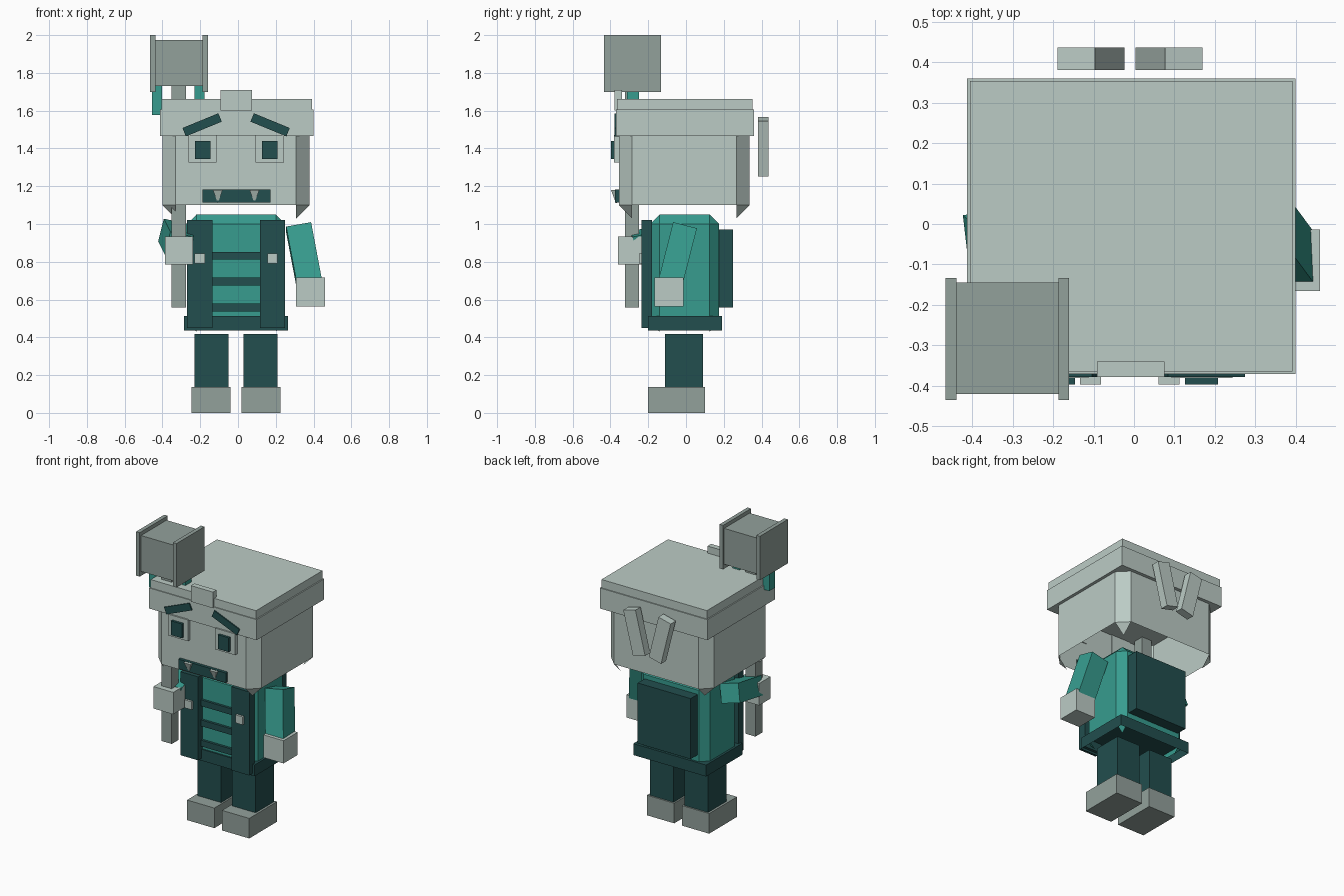
import bpy, bmesh, math
from mathutils import Vector, Matrix

cube = bpy.data.objects.get("Cube")
if cube:
    bpy.data.objects.remove(cube, do_unlink=True)


def material(name, rgb):
    m = bpy.data.materials.new(name)
    m.use_nodes = True
    m.diffuse_color = (*rgb, 1)
    m.node_tree.nodes["Principled BSDF"].inputs["Base Color"].default_value = (*rgb, 1)
    return m


PALE = material("pale_sage", (0.50, 0.60, 0.56))
GREY = material("stone_grey", (0.29, 0.355, 0.33))
TEAL = material("teal", (0.038, 0.335, 0.275))
DARK = material("dark_teal", (0.016, 0.077, 0.077))


def finish(name, bm, mat):
    bmesh.ops.recalc_face_normals(bm, faces=bm.faces)
    mesh = bpy.data.meshes.new(name)
    bm.to_mesh(mesh)
    bm.free()
    mesh.materials.append(mat)
    ob = bpy.data.objects.new(name, mesh)
    bpy.context.collection.objects.link(ob)
    return ob


def cube_mesh(x, y, z):
    """Box between (min, max) pairs on each axis."""
    bm = bmesh.new()
    bmesh.ops.create_cube(bm, size=1)
    for v in bm.verts:
        v.co = [(a + b) / 2 + c * (b - a) for c, (a, b) in zip(v.co, (x, y, z))]
    return bm


def box(name, mat, x, y, z):
    return finish(name, cube_mesh(x, y, z), mat)


def chamfered_shell(name, mat, x, y, z, size):
    """Chamfered box, open below, keeping the four corner tips."""
    bm = cube_mesh(x, y, z)
    bmesh.ops.bevel(bm, geom=bm.edges[:], offset=size, segments=1,
                    affect='EDGES', profile=0.5)
    low = [f for f in bm.faces if len(f.verts) == 4
           and f.calc_center_median().z < z[0] + size * 0.75]
    bmesh.ops.delete(bm, geom=low, context='FACES')
    return finish(name, bm, mat)


def limb(name, mat, start, end, width, depth, side=(1, 0, 0), roll=0):
    """Box running from start to end, its width along the side direction."""
    a, b = Vector(start), Vector(end)
    axis = (a - b).normalized()
    sx = Vector(side)
    sx = Matrix.Rotation(roll, 3, axis) @ (sx - axis * sx.dot(axis)).normalized()
    frame = Matrix((sx, axis.cross(sx), axis)).transposed()
    length = (a - b).length
    bm = cube_mesh((-width / 2, width / 2), (-depth / 2, depth / 2), (-length / 2, length / 2))
    for v in bm.verts:
        v.co = frame @ v.co + (a + b) / 2
    return finish(name, bm, mat)


def span(centre, half):
    return (centre - half, centre + half)


# Head and hat
chamfered_shell("head", PALE, (-0.40, 0.378), (-0.355, 0.337), (1.03, 1.63), 0.07)
box("hat_band", PALE, (-0.413, 0.399), (-0.37, 0.36), (1.465, 1.605))
box("hat_top", PALE, (-0.405, 0.391), (-0.364, 0.353), (1.605, 1.662))
box("hat_crest", PALE, (-0.092, 0.075), (-0.378, -0.34), (1.60, 1.71))

# Face
for tag, s in (("left", 1), ("right", -1)):
    mid = -0.01
    box(tag + "_eye_plate", PALE, span(mid + s * 0.178, 0.075), (-0.38, -0.35), (1.325, 1.47))
    box(tag + "_pupil", DARK, span(mid + s * 0.177, 0.041), (-0.397, -0.37), (1.343, 1.44))
    limb(tag + "_eyebrow", DARK, (mid + s * 0.085, -0.366, 1.564),
         (mid + s * 0.275, -0.366, 1.486), 0.048, 0.024, side=(0, 0, 1))
    # Tooth, a downward wedge
    tooth = cube_mesh(span(mid + s * 0.097, 0.026), (-0.397, -0.368), (1.11, 1.18))
    for v in tooth.verts:
        if v.co.z < 1.15:
            v.co.x = mid + s * 0.097
            v.co.y = -0.371 if v.co.y < -0.38 else -0.366
    bmesh.ops.remove_doubles(tooth, verts=tooth.verts[:], dist=0.0001)
    finish(tag + "_tooth", tooth, PALE)
    # Ribbon bars at the back of the head
    limb(tag + "_ribbon_tail", PALE, (mid + s * 0.133, 0.408, 1.556),
         (mid + s * 0.060, 0.408, 1.264), 0.095, 0.055)
box("mouth", DARK, (-0.187, 0.171), (-0.376, -0.35), (1.115, 1.182))

# Torso and clothing
chamfered_shell("torso", TEAL, (-0.27, 0.25), (-0.19, 0.175), (0.43, 1.05), 0.05)
belt = cube_mesh((-0.285, 0.265), (-0.20, 0.19), (0.435, 0.513))
belt_base = min(belt.faces, key=lambda f: f.calc_center_median().z)
bmesh.ops.delete(belt, geom=[belt_base], context='FACES')
finish("belt", belt, DARK)
for i, z in enumerate((0.557, 0.695, 0.832)):
    box("chest_band_%d" % (i + 1), DARK, (-0.15, 0.13), (-0.207, -0.18), span(z, 0.021))
box("back_pack", DARK, (-0.21, 0.19), (0.165, 0.25), (0.557, 0.97))

for tag, s in (("left", 1), ("right", -1)):
    mid = -0.01
    box(tag + "_strap", DARK, span(mid + s * 0.193, 0.067), (-0.235, -0.18), (0.45, 1.02))
    box(tag + "_buckle", PALE, span(mid + s * 0.193, 0.027), (-0.25, -0.23), (0.79, 0.845))
    # Legs and shoes
    box(tag + "_leg", DARK, span(mid + s * 0.13, 0.09), (-0.11, 0.09), (0.13, 0.418))
    box(tag + "_shoe", GREY, span(mid + s * 0.132, 0.103), (-0.20, 0.10), (0, 0.137))

# Arms and hands
limb("left_arm", TEAL, (0.321, -0.008, 0.982), (0.378, -0.085, 0.68), 0.134, 0.13)
box("left_hand", PALE, (0.308, 0.46), (-0.166, -0.013), (0.562, 0.717))
limb("right_arm", TEAL, (-0.345, 0.02, 0.955), (-0.31, -0.28, 0.885), 0.13, 0.125,
     roll=math.radians(14))
box("right_hand", PALE, (-0.387, -0.237), (-0.36, -0.235), (0.785, 0.935))

# Hammer
box("hammer_handle", GREY, (-0.351, -0.275), (-0.322, -0.248), (0.558, 1.74))
box("hammer_block", GREY, (-0.445, -0.18), (-0.42, -0.145), (1.73, 1.975))
for tag, s in (("left", 1), ("right", -1)):
    box("hammer_%s_plate" % tag, GREY, span(-0.3125 + s * 0.139, 0.0135),
        (-0.435, -0.133), (1.70, 2.0))
    box("hammer_%s_streamer" % tag, TEAL, span(-0.316 + s * 0.112, 0.026),
        (-0.313, -0.25), (1.578, 1.74))
